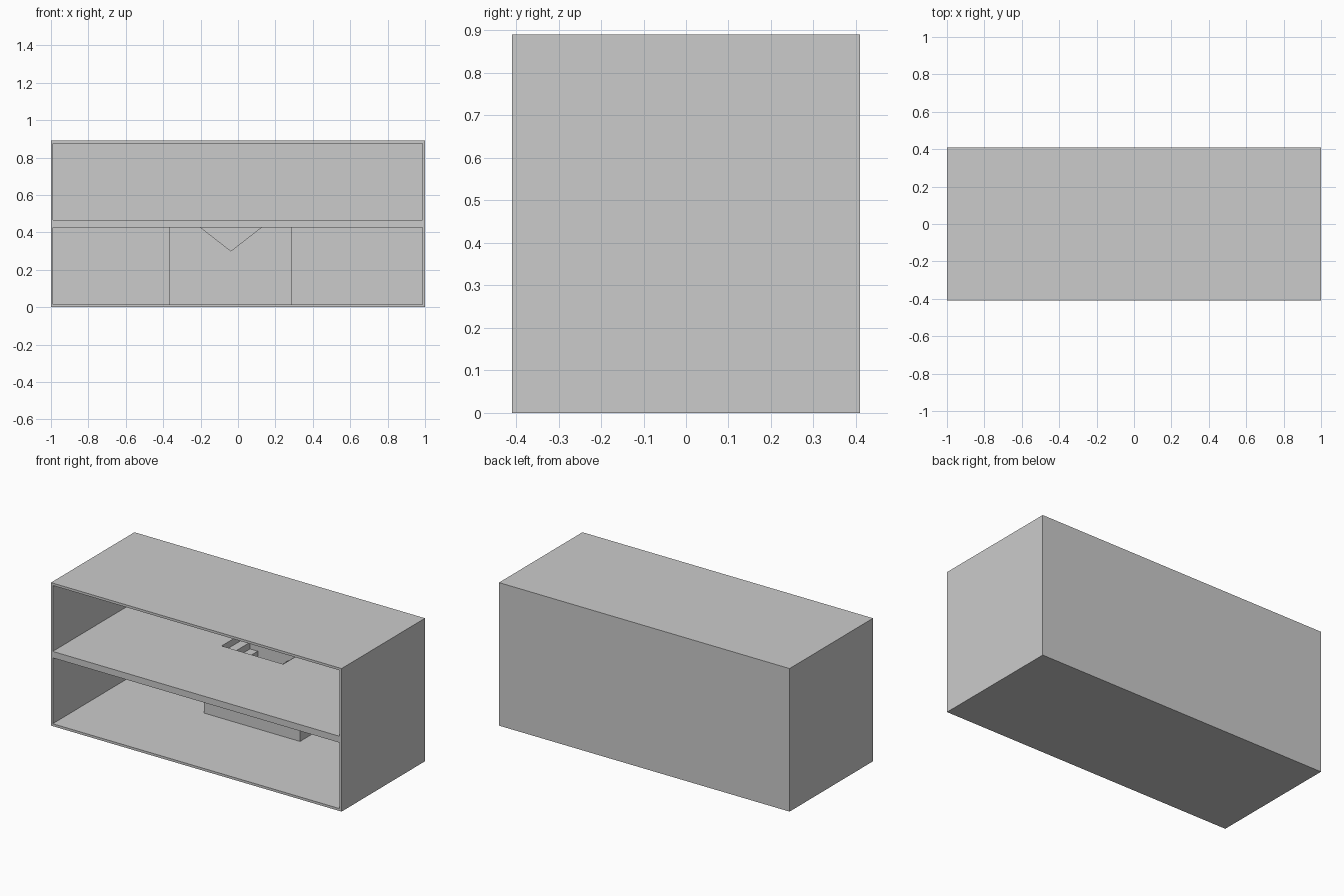
import bpy, bmesh

if "Cube" in bpy.data.objects:
    bpy.data.objects.remove(bpy.data.objects["Cube"])


def prism(name, pts, y0, y1):
    """Extrude an (x, z) outline from y0 to y1."""
    bm = bmesh.new()
    face = bm.faces.new([bm.verts.new((x, y0, z)) for x, z in pts])
    ext = bmesh.ops.extrude_face_region(bm, geom=[face])
    moved = [g for g in ext["geom"] if isinstance(g, bmesh.types.BMVert)]
    bmesh.ops.translate(bm, verts=moved, vec=(0, y1 - y0, 0))
    bmesh.ops.recalc_face_normals(bm, faces=bm.faces[:])
    me = bpy.data.meshes.new(name)
    bm.to_mesh(me)
    bm.free()
    ob = bpy.data.objects.new(name, me)
    bpy.context.collection.objects.link(ob)
    return ob


def box(name, x0, x1, y0, y1, z0, z1):
    return prism(name, [(x0, z0), (x1, z0), (x1, z1), (x0, z1)], y0, y1)


def cut(target, cutter):
    m = target.modifiers.new(cutter.name, 'BOOLEAN')
    m.operation, m.solver, m.object = 'DIFFERENCE', 'EXACT', cutter
    bpy.context.view_layer.objects.active = target
    bpy.ops.object.modifier_apply(modifier=m.name)
    bpy.data.objects.remove(cutter)


FLOOR, CEIL, UPPER, TOP = 0.015, 0.425, 0.465, 0.875
FRONT, BACK = 0.196, 0.40
MID, APEX, RUN, STEPS = -0.038, 0.30, 0.053, 4
RISE = (UPPER - APEX) / STEPS

# Two-storey shell, open at the front, with a stairwell through the middle slab
shell = box("shell", -1, 1, -0.41, 0.41, 0, 0.89)
cut(shell, box("lower_room", -0.988, 0.986, -0.5, BACK, FLOOR, CEIL))
cut(shell, box("upper_room", -0.988, 0.986, -0.5, BACK, UPPER, TOP))
cut(shell, box("stairwell", MID - STEPS * RUN, MID + STEPS * RUN,
               FRONT, BACK, CEIL - 0.05, UPPER + 0.05))

# Stair block: steps going down from both ends to a low landing
left = [(-0.37, CEIL)]
for i in range(STEPS - 1, 0, -1):
    x = MID - i * RUN
    left += [(x, APEX + i * RISE), (x, APEX + (i - 1) * RISE)]
right = [(2 * MID - x, z) for x, z in reversed(left[1:])]
prism("stair_block", [(-0.37, FLOOR)] + left + right + [(0.29, CEIL), (0.29, FLOOR)],
      FRONT + 0.008, BACK)

# Front panel of the stairs with the V-shaped opening
half = (CEIL - APEX) / RISE * RUN
prism("stair_front_panel", [(-0.37, FLOOR), (-0.37, CEIL), (MID - half, CEIL), (MID, APEX),
                            (MID + half, CEIL), (0.29, CEIL), (0.29, FLOOR)],
      FRONT, FRONT + 0.008)
